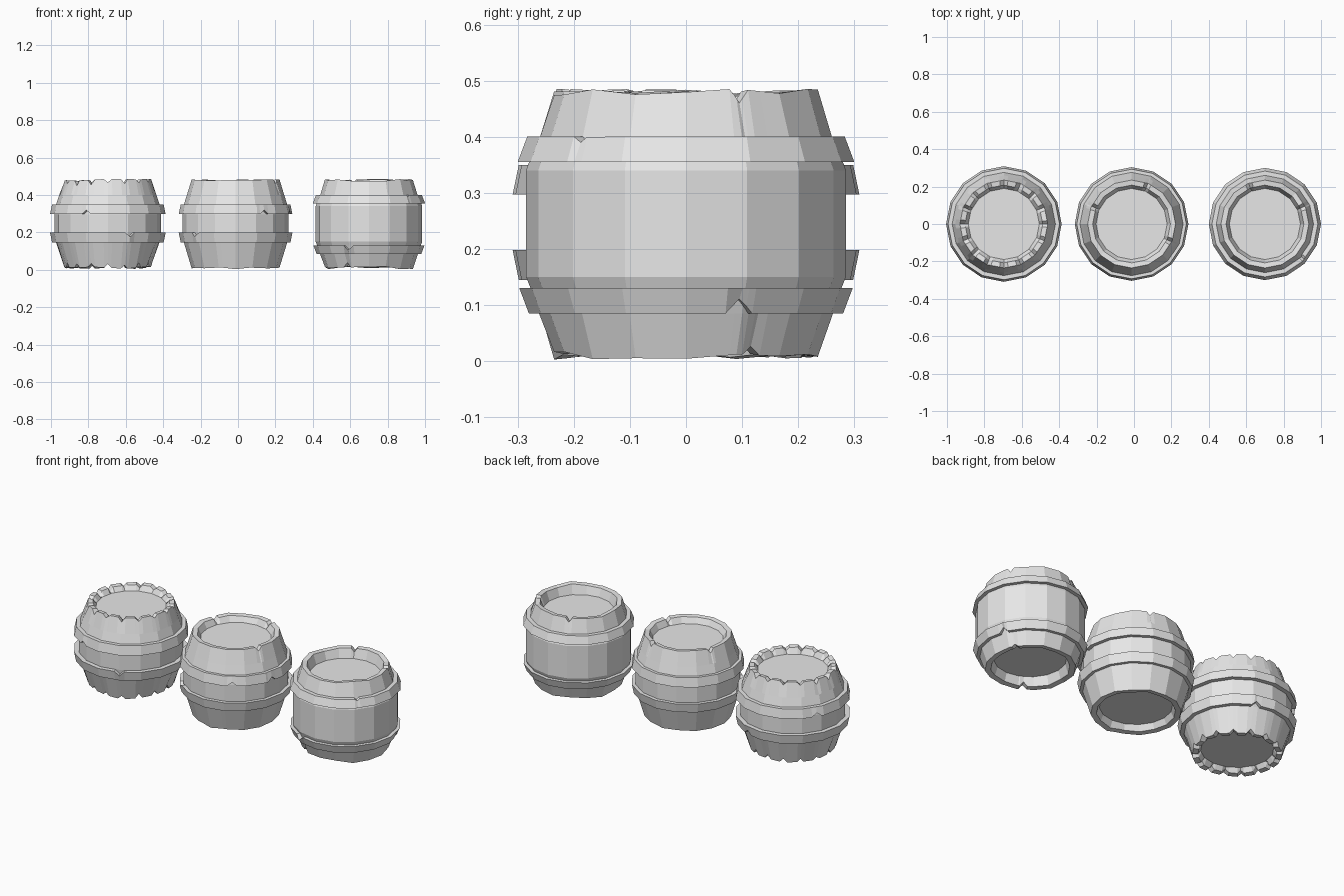
import bpy, bmesh, math, random

random.seed(4)
SIDES = 16
STEP = 2 * math.pi / SIDES

cube = bpy.data.objects.get("Cube")
if cube:
    bpy.data.objects.remove(cube, do_unlink=True)

grey = bpy.data.materials.new("plain_grey")
grey.use_nodes = True
colour = (0.8, 0.8, 0.8, 1)
grey.diffuse_color = colour
grey.node_tree.nodes["Principled BSDF"].inputs["Base Color"].default_value = colour


def flat_side(a):
    """Scale that keeps an extra column on the flat of its stave."""
    return math.cos(STEP / 2) / math.cos(a % STEP - STEP / 2)


def edge_shift(a, waves, chips):
    """Height change of a worn edge: a wave along the staves plus V-shaped chips."""
    i, t = divmod(a / STEP, 1)
    i = int(i) % SIDES
    shift = waves[i] * (1 - t) + waves[(i + 1) % SIDES] * t
    for angle, half, depth in chips:
        gap = abs((a - angle + math.pi) % (2 * math.pi) - math.pi)
        shift -= depth * max(0, 1 - gap / half)
    return shift


def lathe(name, profile, x, chips, wave=0, ring=False):
    """Spin (radius, height, edge) points; edge 1 is a top rim, -1 a bottom rim."""
    angles = {round(i * STEP, 4) for i in range(SIDES)}
    for group in chips.values():
        for a, half, _ in group:
            angles |= {round((a + k * half) % (2 * math.pi), 4) for k in (-1, 0, 1)}
    angles = sorted(angles)
    waves = {e: [random.uniform(-wave, wave) for _ in range(SIDES)] for e in (1, -1)}
    bm = bmesh.new()
    rows = []
    for r, z, edge in profile:
        row = []
        for a in angles:
            rr = r * flat_side(a)
            dz = edge * edge_shift(a, waves[edge], chips.get(edge, [])) if edge else 0
            row.append(bm.verts.new((rr * math.cos(a), rr * math.sin(a), z + dz)))
        rows.append(row)
    pairs = list(zip(rows, rows[1:]))
    if ring:
        pairs.append((rows[-1], rows[0]))
    else:
        bm.faces.new(rows[0])
        bm.faces.new(rows[-1])
    n = len(angles)
    for low, high in pairs:
        for i in range(n):
            j = (i + 1) % n
            bm.faces.new((low[i], low[j], high[j], high[i]))
    bmesh.ops.recalc_face_normals(bm, faces=bm.faces)
    mesh = bpy.data.meshes.new(name)
    bm.to_mesh(mesh)
    bm.free()
    mesh.materials.append(grey)
    obj = bpy.data.objects.new(name, mesh)
    obj.location.x = x
    bpy.context.collection.objects.link(obj)


def chip(degrees, half=0.09, depth=0.022):
    return (math.radians(degrees) % (2 * math.pi), half, depth)


def barrel(name, x, wall, lid_depth, rims, wave):
    """Wall with worn rims and a sunken lid at each end."""
    low, high = 0.01, 0.48
    profile = [(0.19, low + lid_depth, 0), (0.205, low + 0.003, -1), (0.235, low, -1)]
    profile += [(r, z, 0) for r, z in wall]
    profile += [(0.235, high, 1), (0.208, high - 0.003, 1), (0.19, high - lid_depth, 0)]
    lathe(name, profile, x, rims, wave)


def hoop(name, x, low, high, chips):
    """Sloping band; low and high are (radius, height) of its outer edges."""
    (r0, z0), (r1, z1) = low, high
    inner = min(r0, r1) - 0.03
    lathe(name, [(inner, z0, -1), (r0, z0, -1), (r1, z1, 1), (inner, z1, 1)], x, chips, ring=True)


def hoop_pair(name, x, wide, narrow, lower_chips, upper_chips):
    """Mirrored lower and upper hoops around the barrel's middle height."""
    hoop(name + "_upper_hoop", x, wide, narrow, upper_chips)
    flip = lambda p: (p[0], 0.495 - p[1])
    if name == "straight":
        flip = lambda p: (p[0] - 0.003, 0.485 - p[1])
    hoop(name + "_lower_hoop", x, flip(narrow), flip(wide), lower_chips)


round_wall = [(0.276, 0.145), (0.284, 0.20), (0.284, 0.295), (0.276, 0.35), (0.26, 0.40)]
straight_wall = [(0.262, 0.085), (0.275, 0.125), (0.285, 0.15),
                 (0.285, 0.34), (0.278, 0.36), (0.26, 0.40)]

# Barrel with a chipped joint between every stave
LEFT = -0.696
joints = lambda: [(i * STEP, random.uniform(0.07, 0.1), random.uniform(0.016, 0.03))
                  for i in range(SIDES)]
barrel("notched_barrel", LEFT, round_wall, 0.032, {1: joints(), -1: joints()}, 0.006)
hoop_pair("notched", LEFT, (0.309, 0.297), (0.298, 0.35),
          {1: [chip(-67)], -1: [chip(70)]}, {-1: [chip(-112), chip(150)]})

# Barrel with a mostly whole rim
MIDDLE = -0.013
barrel("round_barrel", MIDDLE, round_wall, 0.035,
       {1: [chip(a, 0.08, 0.025) for a in (-24, 68, 156)], -1: [chip(-90, 0.3, -0.006)]}, 0.003)
hoop_pair("round", MIDDLE, (0.304, 0.297), (0.293, 0.35),
          {1: [chip(-136)]}, {-1: [chip(-15), chip(-59)]})

# Straight-sided barrel with hoops close to the ends
RIGHT = 0.7
barrel("straight_barrel", RIGHT, straight_wall, 0.055,
       {1: [chip(24, 0.08, 0.025), chip(112, 0.08, 0.025)],
        -1: [chip(-120, 0.1, 0.025), chip(30, 0.08, 0.015)]}, 0.007)
hoop_pair("straight", RIGHT, (0.3, 0.355), (0.283, 0.40),
          {-1: [chip(20, 0.09, 0.026)], 1: [chip(-112, 0.1, 0.025)]},
          {1: [chip(-42, 0.05, 0.01)]})
